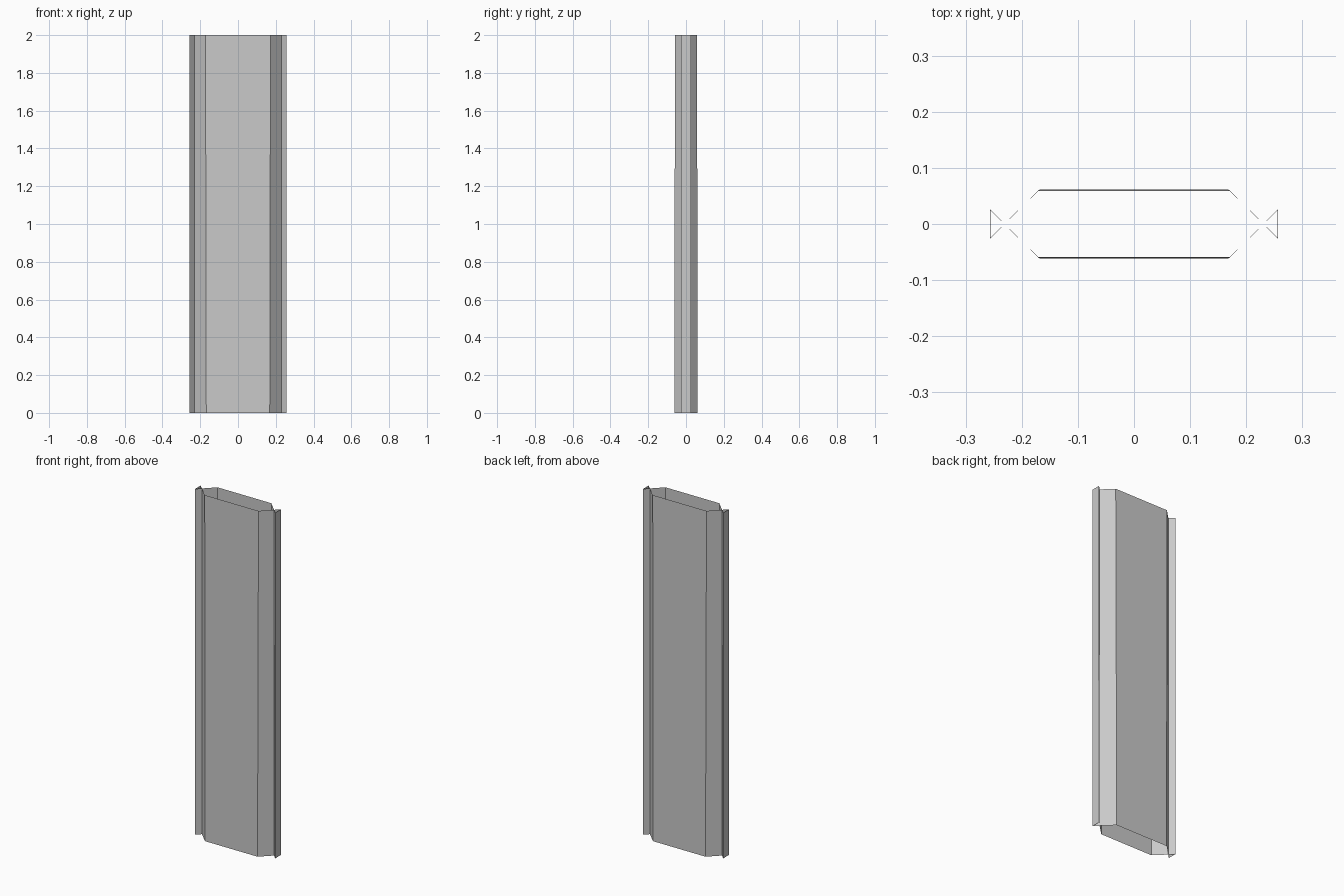
import bpy

if "Cube" in bpy.data.objects:
    bpy.data.objects.remove(bpy.data.objects["Cube"])

grey = bpy.data.materials.new("plain_grey")
grey.diffuse_color = (0.59, 0.59, 0.59, 1)
grey.use_nodes = True
grey.node_tree.nodes["Principled BSDF"].inputs["Base Color"].default_value = grey.diffuse_color


def open_tube(name, bottom, top):
    """Open-ended tube between two matching counter-clockwise outlines."""
    n = len(bottom)
    verts = [(x, y, 0) for x, y in bottom] + [(x, y, 2) for x, y in top]
    faces = [(i, (i + 1) % n, n + (i + 1) % n, n + i) for i in range(n)]
    mesh = bpy.data.meshes.new(name)
    mesh.from_pydata(verts, [], faces)
    mesh.materials.append(grey)
    obj = bpy.data.objects.new(name, mesh)
    bpy.context.collection.objects.link(obj)
    return obj


CROSS = 0.231  # where the slanted sides meet the edge flanges


def hexagon(hx, hy):
    return [(-hx, -hy), (hx, -hy), (CROSS, 0), (hx, hy), (-hx, hy), (-CROSS, 0)]


def triangle(side, hx, hy):
    # winding follows the side so that the faces point outwards
    return [(side * CROSS, 0), (side * hx, -side * hy), (side * hx, side * hy)]


# Main hollow body, slightly wider and flatter towards the top
open_tube("body_shell", hexagon(0.168, 0.0615), hexagon(0.172, 0.0585))

# Hollow triangular flanges along both long edges
for side, label in ((-1, "left"), (1, "right")):
    open_tube(label + "_edge_flange",
              triangle(side, 0.256, 0.026), triangle(side, 0.257, 0.026))
